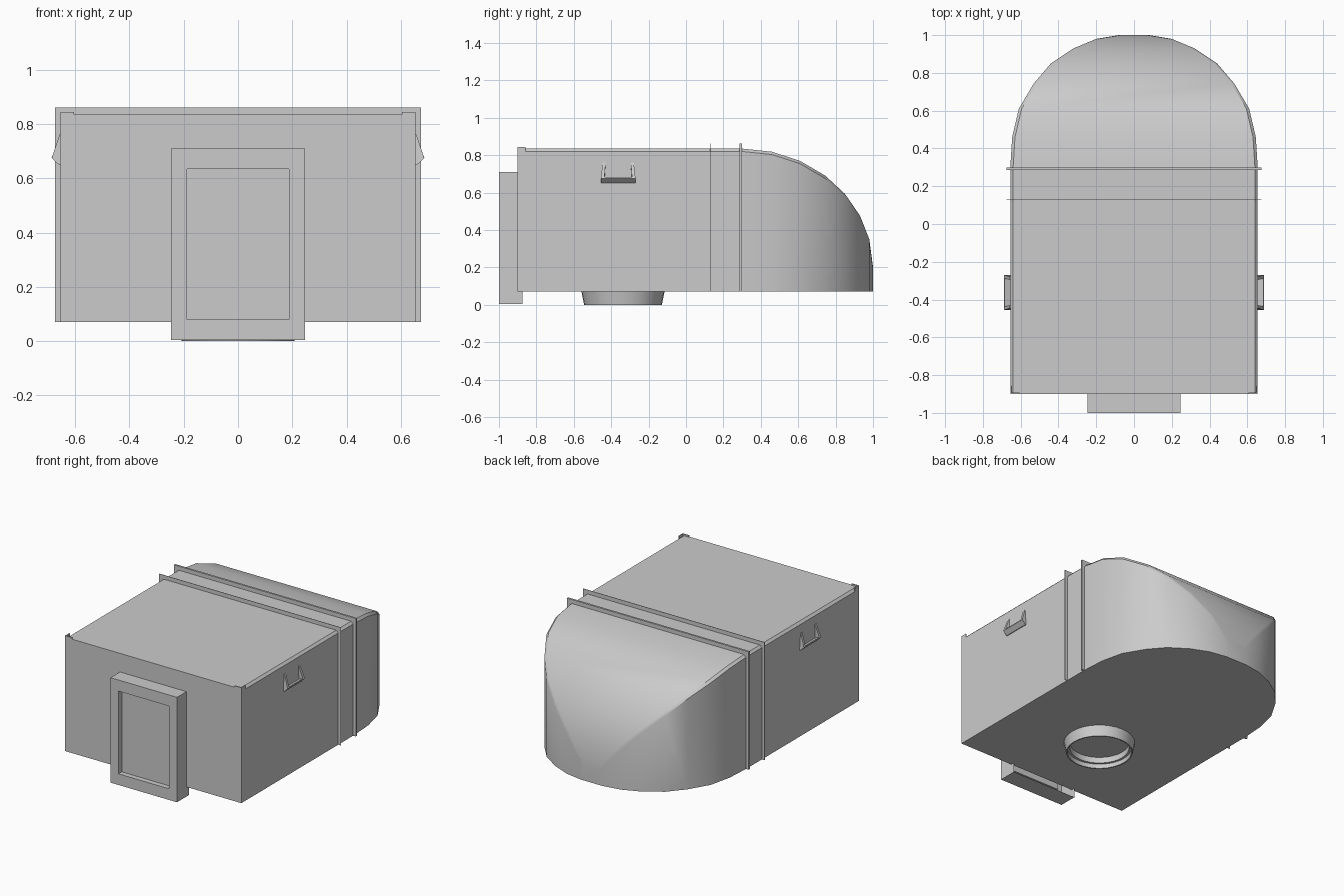
import bpy, bmesh, math
from mathutils import Vector

if "Cube" in bpy.data.objects:
    bpy.data.objects.remove(bpy.data.objects["Cube"])

Z0, ZT, W = 0.07, 0.835, 0.655


def finish(name, bm, smooth=False, fix=True):
    if fix:
        bmesh.ops.recalc_face_normals(bm, faces=bm.faces)
    me = bpy.data.meshes.new(name)
    bm.to_mesh(me)
    bm.free()
    ob = bpy.data.objects.new(name, me)
    bpy.context.collection.objects.link(ob)
    if smooth:
        bpy.ops.object.select_all(action='DESELECT')
        ob.select_set(True)
        bpy.context.view_layer.objects.active = ob
        bpy.ops.object.shade_smooth_by_angle(angle=math.radians(32))
    return ob


def loft(bm, rings, caps=True, closed=True):
    """Bridge matching rings of points."""
    vs = [[bm.verts.new(p) for p in r] for r in rings]
    n = len(vs[0])
    for a, b in zip(vs, vs[1:]):
        for i in range(n if closed else n - 1):
            j = (i + 1) % n
            bm.faces.new((a[i], a[j], b[j], b[i]))
    if caps:
        bm.faces.new(vs[0])
        bm.faces.new(vs[-1])


def prism(bm, poly, axis, a, b):
    """Extrude a 2D polygon along x or y."""
    put = (lambda u, v, t: (t, u, v)) if axis == 'x' else (lambda u, v, t: (u, t, v))
    loft(bm, [[put(u, v, t) for u, v in poly] for t in (a, b)])


def section(w, y, zt, c=0.015):
    """Body cross-section with small chamfers on the upper edges."""
    return [(-w, y, Z0), (-w, y, zt - c), (-w + c, y, zt),
            (w - c, y, zt), (w, y, zt - c), (w, y, Z0)]


# Main box
bm = bmesh.new()
loft(bm, [section(W, -0.9, ZT), section(W, 0.3, ZT)])
finish("main_housing", bm)

# Rounded rear: bowed plan cut by a curved roof profile
plan = [(W, 0.3), (0.645, 0.46), (0.61, 0.61), (0.53, 0.745), (0.44, 0.85),
        (0.32, 0.93), (0.2, 0.98), (0.08, 1.0)]
bm = bmesh.new()
rings = []
for w, y in plan:
    t = min(1, (y - 0.3) / 0.7)
    rings.append(section(w, y, 0.2 + (ZT - 0.2) * math.sqrt(1 - t * t)))
loft(bm, rings)
finish("rounded_rear", bm, smooth=True)


# Raised flanges around the top and sides
def flange(name, y0, y1):
    bm = bmesh.new()
    o, zt = 0.675, 0.862
    i = W - 0.01
    prism(bm, [(i, Z0), (o, Z0), (o, zt), (-o, zt), (-o, Z0), (-i, Z0),
               (-i, ZT - 0.01), (i, ZT - 0.01)], 'y', y0, y1)
    finish(name, bm)


flange("front_flange", 0.128, 0.131)
flange("rear_flange", 0.286, 0.299)

# Door frame with recessed panel, open at the back
bm = bmesh.new()


def rect(x, za, zb, y):
    return [(-x, y, za), (x, y, za), (x, y, zb), (-x, y, zb)]


loft(bm, [rect(0.247, 0.005, 0.71, -0.875), rect(0.247, 0.005, 0.71, -1.0),
          rect(0.188, 0.08, 0.635, -1.0), rect(0.188, 0.08, 0.635, -0.965)], caps=False)
bm.verts.ensure_lookup_table()
bm.faces.new(bm.verts[-4:])
finish("door_frame", bm)

# Side handles: scoop with triangular ends
for side, s in (("left", -1), ("right", 1)):
    bm = bmesh.new()
    leg = [(s * 0.65, 0.762), (s * 0.658, 0.762), (s * 0.687, 0.675), (s * 0.66, 0.65), (s * 0.65, 0.65)]
    bar = [(s * 0.65, 0.65), (s * 0.66, 0.65), (s * 0.687, 0.675), (s * 0.685, 0.682), (s * 0.65, 0.668)]
    prism(bm, leg, 'y', -0.455, -0.437)
    prism(bm, leg, 'y', -0.288, -0.27)
    prism(bm, bar, 'y', -0.437, -0.288)
    # Draw the legs inward towards the top
    for v in bm.verts:
        if v.co.z > 0.7:
            v.co.y = -0.3625 + (v.co.y + 0.3625) * 0.9
    finish(side + "_handle", bm)

    # Small corner bracket on the roof
    bm = bmesh.new()
    xa, xb = s * 0.605, s * 0.655
    prism(bm, [(xa, 0.83), (xb, 0.815), (xb, 0.845), (xa, 0.845)], 'y', -0.9, -0.893)
    prism(bm, [(s * 0.648, 0.815), (xb, 0.815), (xb, 0.845), (s * 0.648, 0.845)], 'y', -0.893, -0.857)
    finish(side + "_corner_bracket", bm)

# Hollow tapered collar under the floor
bm = bmesh.new()
N = 32
profile = [(0.222, Z0), (0.208, 0.0), (0.2, 0.0), (0.2, 0.03), (0.185, 0.03), (0.185, Z0)]
cols = []
for k in range(N + 1):
    a = 2 * math.pi * k / N
    cols.append([(r * math.cos(a), -0.337 + r * math.sin(a), z) for r, z in profile])
loft(bm, cols, caps=False, closed=False)
bmesh.ops.remove_doubles(bm, verts=bm.verts, dist=1e-5)
finish("floor_collar", bm, smooth=True)
